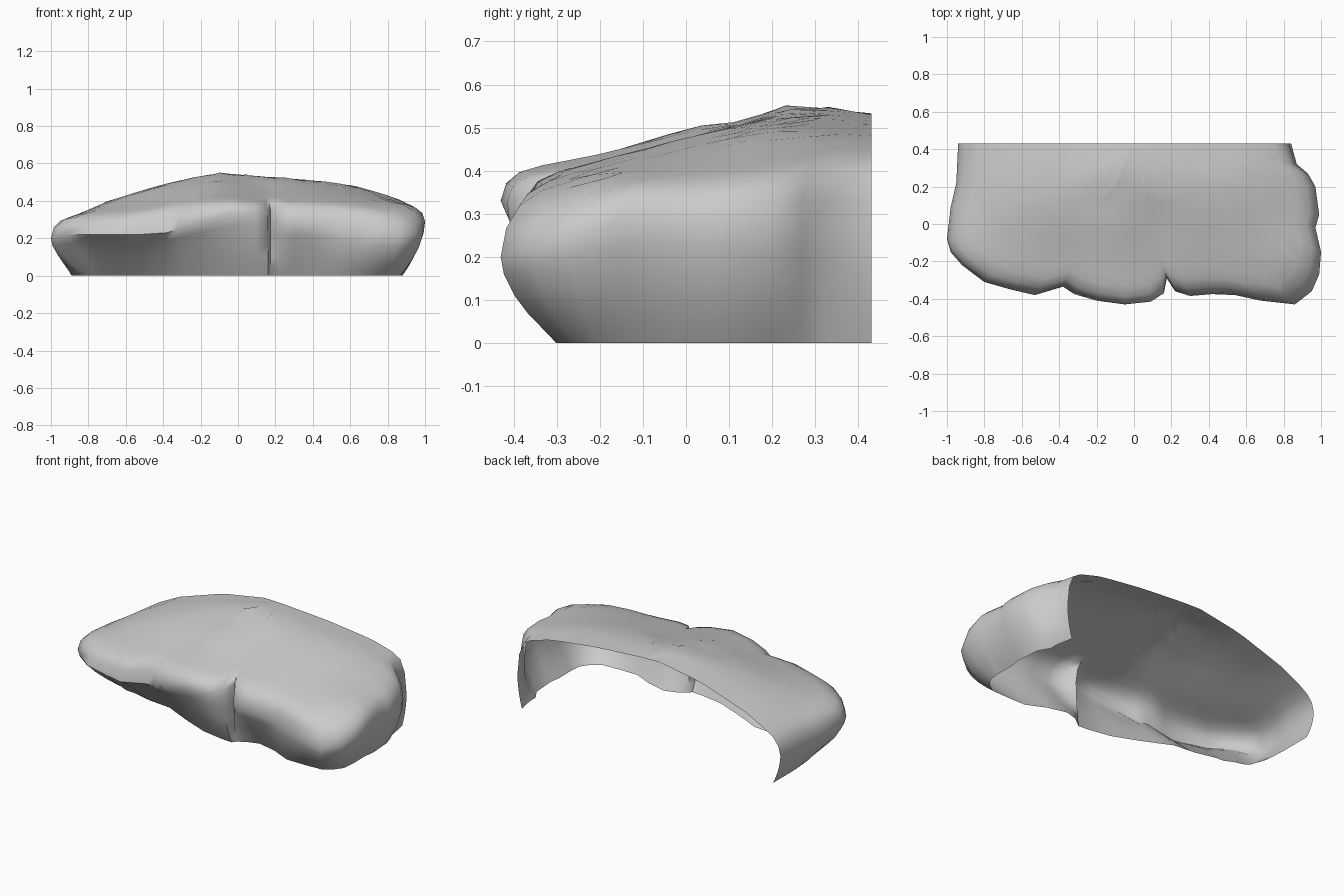
import bpy, bmesh
from mathutils import Vector

# Outline stations around the rock: x, y, height of widest point, undercut at base
OUTLINE = [
    (-.94, .43, .18, .05), (-.95, .22, .18, .06), (-.98, .09, .19, .10), (-1, -.08, .20, .17),
    (-.98, -.15, .21, .21), (-.92, -.22, .22, .24), (-.80, -.31, .22, .26), (-.66, -.35, .22, .28),
    (-.53, -.38, .22, .28), (-.38, -.335, .23, .22), (-.32, -.375, .25, .23), (-.20, -.41, .29, .21),
    (-.05, -.43, .33, .17), (.09, -.415, .33, .13), (.16, -.37, .30, .08), (.175, -.29, .28, .02),
    (.22, -.36, .27, .12), (.30, -.385, .27, .17), (.42, -.375, .26, .13), (.54, -.38, .24, .08),
    (.68, -.41, .22, .11), (.86, -.43, .20, .16), (.95, -.36, .22, .16), (.99, -.27, .25, .14),
    (1, -.15, .29, .13), (.97, -.02, .28, .10), (.99, .05, .28, .11), (.97, .20, .27, .10),
    (.93, .27, .26, .10), (.87, .32, .22, .04), (.84, .43, .20, .03)]

# Top surface heights on a coarse grid
GX = [-1, -.7, -.4, -.1, .15, .3, .6, .8, 1]
GY = [-.43, -.2, .03, .12, .25, .43]
GZ = [[.28, .29, .33, .40, .37, .36, .345, .32, .25],
      [.30, .345, .39, .445, .42, .425, .41, .395, .36],
      [.28, .385, .46, .505, .475, .485, .455, .41, .36],
      [.27, .395, .48, .515, .505, .505, .475, .42, .36],
      [.25, .40, .49, .558, .535, .52, .49, .43, .36],
      [.23, .385, .485, .537, .52, .51, .475, .42, .34]]


def cell(grid, v):
    i = max(k for k in range(len(grid) - 1) if k == 0 or grid[k] <= v)
    return i, min(1, max(0, (v - grid[i]) / (grid[i + 1] - grid[i])))


def top_height(x, y):
    i, a = cell(GX, x)
    j, b = cell(GY, y)
    low = GZ[j][i] * (1 - a) + GZ[j][i + 1] * a
    high = GZ[j + 1][i] * (1 - a) + GZ[j + 1][i + 1] * a
    return low * (1 - b) + high * b


def undercut(x, y, amount):
    core = Vector((max(-.65, min(.65, x)), max(.08 if x < -.5 else -.1, y)))
    p = Vector((x, y))
    return p + (core - p).normalized() * amount


def wall_power(x, y):
    # hollow under the left front ledge, bulging walls elsewhere
    if y < -.2 and -.95 < x < -.25:
        return .9
    if y < -.3 and (.2 < x < .45 or -.25 < x < 0):
        return 1.1
    return 1.8


bm = bmesh.new()
rows = []
# Side wall from the base up to the widest line
for fz in (0, .15, .35, .55, .8, 1):
    row = []
    for x, y, zb, ins in OUTLINE:
        p = undercut(x, y, ins * (1 - fz) ** wall_power(x, y))
        row.append(bm.verts.new((p.x, p.y, zb * fz)))
    rows.append(row)
# Rounded rim and top, shrinking toward the middle of the open back
for t, blend in ((.985, .62), (.95, .92), (.89, 1), (.82, 1), (.74, 1), (.65, 1), (.56, 1),
                 (.47, 1), (.38, 1), (.26, 1), (.13, 1)):
    row = []
    for x, y, zb, ins in OUTLINE:
        px, py = x * t, .43 + (y - .43) * t
        z = zb + (top_height(px, py) - zb) * blend
        row.append(bm.verts.new((px, py, z)))
    rows.append(row)

n = len(OUTLINE)
for lower, upper in zip(rows, rows[1:]):
    for i in range(n - 1):
        bm.faces.new((lower[i], lower[i + 1], upper[i + 1], upper[i]))
centre = bm.verts.new((0, .43, top_height(0, .43)))
for i in range(n - 1):
    bm.faces.new((rows[-1][i], rows[-1][i + 1], centre))

# Open rock shell: no back and no underside
mesh = bpy.data.meshes.new("rock_shell")
bm.to_mesh(mesh)
bm.free()
rock = bpy.data.objects.new("rock_shell", mesh)
bpy.context.collection.objects.link(rock)
bpy.context.view_layer.objects.active = rock
rock.select_set(True)
bpy.ops.object.shade_smooth_by_angle(angle=1.0)
